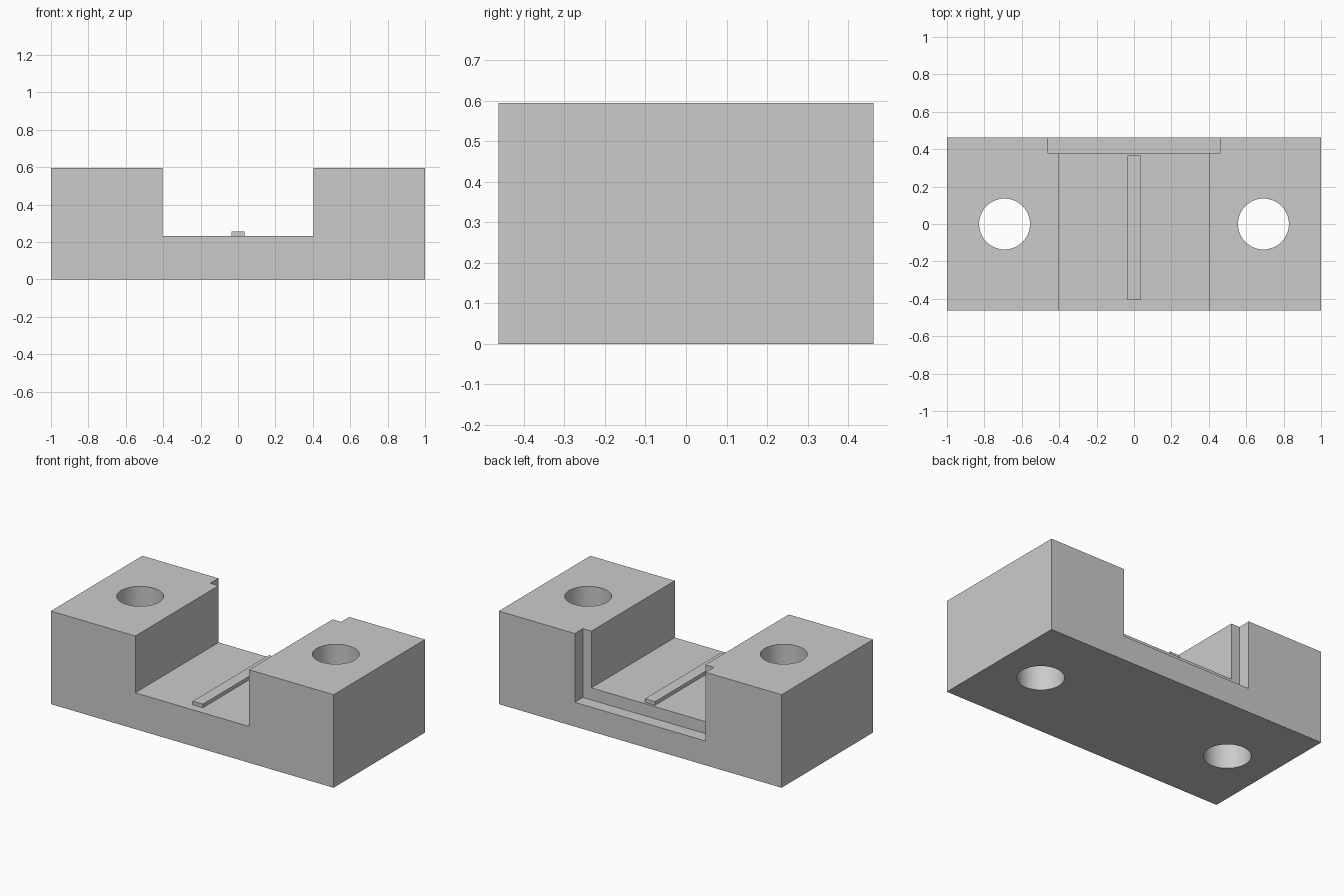
import bpy

default = bpy.data.objects.get("Cube")
if default:
    bpy.data.objects.remove(default, do_unlink=True)

WIDTH, DEPTH, HEIGHT = 2.0, 0.925, 0.595
BACK = DEPTH / 2
FLOOR = 0.232

grey = bpy.data.materials.new("plain grey")
grey.use_nodes = True
colour = (0.6, 0.6, 0.6, 1)
grey.diffuse_color = colour
grey.node_tree.nodes["Principled BSDF"].inputs["Base Color"].default_value = colour


def box(name, x, y, z):
    """Box from (min, max) ranges on each axis."""
    ranges = (x, y, z)
    bpy.ops.mesh.primitive_cube_add(size=1, location=[(a + b) / 2 for a, b in ranges])
    ob = bpy.context.object
    ob.name = name
    ob.scale = [b - a for a, b in ranges]
    bpy.ops.object.transform_apply(location=False, rotation=False, scale=True)
    ob.data.materials.append(grey)
    return ob


def cut(target, cutter):
    """Subtract the cutter from the target, then discard the cutter."""
    cutter.hide_render = True
    mod = target.modifiers.new("cut", 'BOOLEAN')
    mod.operation = 'DIFFERENCE'
    mod.solver = 'EXACT'
    mod.object = cutter
    bpy.context.view_layer.objects.active = target
    bpy.ops.object.modifier_apply(modifier=mod.name)
    bpy.data.objects.remove(cutter, do_unlink=True)


# Solid block
block = box("mounting_block", (-WIDTH / 2, WIDTH / 2), (-BACK, BACK), (0, HEIGHT))

# Central channel, open front and back
cut(block, box("channel_cutter", (-0.403, 0.403), (-1, 1), (FLOOR, 1)))

# Wider, deeper recess along the back edge
cut(block, box("recess_cutter", (-0.463, 0.463), (0.38, 1), (0.155, 1)))

# Vertical bolt holes
for side in (-1, 1):
    bpy.ops.mesh.primitive_cylinder_add(vertices=64, radius=0.136, depth=2,
                                        location=(side * 0.692, 0, HEIGHT / 2))
    hole = bpy.context.object
    hole.data.materials.append(grey)
    cut(block, hole)

# Smooth hole walls, keeping hard edges
bpy.ops.object.select_all(action='DESELECT')
block.select_set(True)
bpy.context.view_layer.objects.active = block
bpy.ops.object.shade_smooth_by_angle()

# Low guide rail on the channel floor
box("guide_rail", (-0.036, 0.036), (-0.406, 0.365), (FLOOR - 0.01, 0.255))
